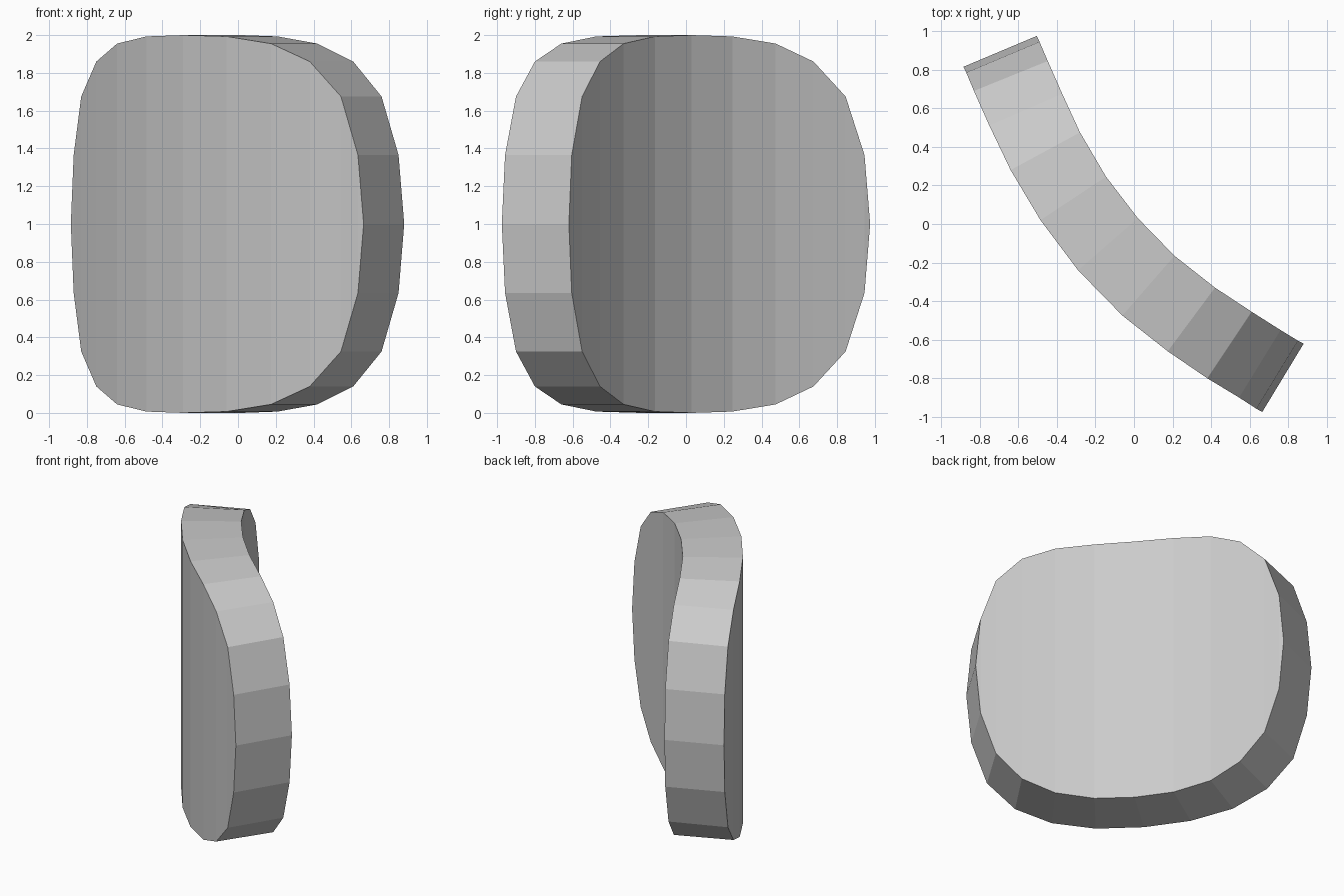
import bpy
import bmesh

if "Cube" in bpy.data.objects:
    bpy.data.objects.remove(bpy.data.objects["Cube"])

# Plan-view curves of the bent slab, left to right
FRONT = [(-.885, .815), (-.87, .785), (-.83, .69), (-.75, .51), (-.64, .28),
         (-.485, .02), (-.29, -.24), (-.06, -.475), (.175, -.66), (.38, -.80),
         (.545, -.90), (.635, -.958), (.665, -.975)]
BACK = [(-.505, .975), (-.49, .945), (-.447, .845), (-.372, .675), (-.28, .475),
        (-.145, .245), (.02, .03), (.21, -.165), (.42, -.33), (.61, -.455),
        (.76, -.55), (.85, -.605), (.88, -.62)]
# Half height of the rounded outline at each station (symmetric)
RISE = [0, .365, .675, .86, .955, .993, 1]
HALF = RISE + RISE[-2::-1]


def outline(bm, curve):
    """Upper and lower edge of one face; the two end points are shared."""
    top = [bm.verts.new((x, y, 1 + h)) for (x, y), h in zip(curve, HALF)]
    low = [t if h == 0 else bm.verts.new((x, y, 1 - h))
           for t, (x, y), h in zip(top, curve, HALF)]
    return top, low


def add_face(bm, *verts):
    bm.faces.new(list(dict.fromkeys(verts)))


bm = bmesh.new()
ft, fl = outline(bm, FRONT)
bt, bl = outline(bm, BACK)
for i in range(len(HALF) - 1):
    j = i + 1
    add_face(bm, fl[i], fl[j], ft[j], ft[i])   # front surface
    add_face(bm, bl[j], bl[i], bt[i], bt[j])   # back surface
    add_face(bm, ft[i], ft[j], bt[j], bt[i])   # upper rim
    add_face(bm, fl[j], fl[i], bl[i], bl[j])   # lower rim
bmesh.ops.recalc_face_normals(bm, faces=bm.faces[:])

mesh = bpy.data.meshes.new("curved_panel")
bm.to_mesh(mesh)
bm.free()
panel = bpy.data.objects.new("curved_panel", mesh)
bpy.context.collection.objects.link(panel)
